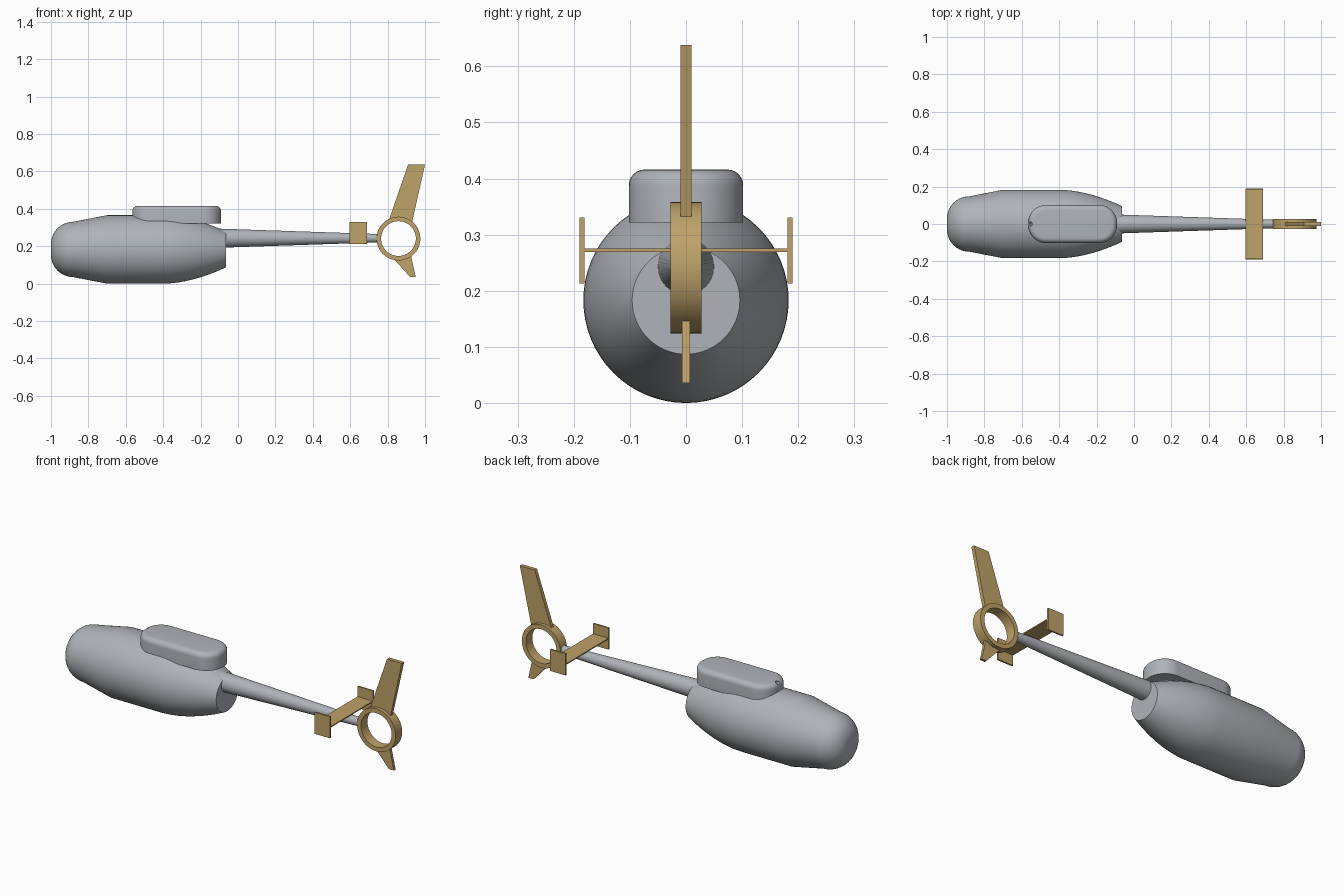
import bpy, bmesh, math
from mathutils import Matrix, Vector

cube = bpy.data.objects.get("Cube")
if cube:
    bpy.data.objects.remove(cube, do_unlink=True)


def material(name, rgb):
    m = bpy.data.materials.new(name)
    m.use_nodes = True
    m.diffuse_color = (*rgb, 1)
    m.node_tree.nodes["Principled BSDF"].inputs["Base Color"].default_value = (*rgb, 1)
    return m


GREY = material("light_grey", (0.43, 0.45, 0.48))
GOLD = material("tan_gold", (0.52, 0.36, 0.14))


def finish(name, bm, mat, smooth=False):
    bmesh.ops.recalc_face_normals(bm, faces=bm.faces)
    mesh = bpy.data.meshes.new(name)
    bm.to_mesh(mesh)
    bm.free()
    mesh.materials.append(mat)
    ob = bpy.data.objects.new(name, mesh)
    bpy.context.collection.objects.link(ob)
    if smooth:
        bpy.ops.object.select_all(action='DESELECT')
        ob.select_set(True)
        bpy.context.view_layer.objects.active = ob
        bpy.ops.object.shade_smooth_by_angle(angle=math.radians(35))
    return ob


def lathe(name, profile, centre, axis, mat, closed=False, steps=64):
    """Revolve (along, radius) points about the x or y axis through centre."""
    bm = bmesh.new()
    rings = []
    for along, r in profile:
        ring = []
        for i in range(steps):
            a = 2 * math.pi * i / steps
            c, s = r * math.cos(a), r * math.sin(a)
            p = (along, c, s) if axis == 'X' else (c, along, s)
            ring.append(bm.verts.new(Vector(p) + Vector(centre)))
        rings.append(ring)
    pairs = list(zip(rings, rings[1:]))
    if closed:
        pairs.append((rings[-1], rings[0]))
    else:
        bm.faces.new(rings[0])
        bm.faces.new(rings[-1])
    for a, b in pairs:
        for i in range(steps):
            j = (i + 1) % steps
            bm.faces.new((a[i], a[j], b[j], b[i]))
    return finish(name, bm, mat, True)


def plate(name, outline, half, mat):
    """Upright plate: (x, z) outline with thickness along y."""
    bm = bmesh.new()
    face = bm.faces.new([bm.verts.new((x, -half, z)) for x, z in outline])
    out = bmesh.ops.extrude_face_region(bm, geom=[face])["geom"]
    bmesh.ops.translate(bm, vec=(0, 2 * half, 0),
                        verts=[v for v in out if isinstance(v, bmesh.types.BMVert)])
    return finish(name, bm, mat)


def box(name, lo, hi, mat):
    bm = bmesh.new()
    lo, hi = Vector(lo), Vector(hi)
    bmesh.ops.create_cube(bm, size=1, matrix=Matrix.Translation((lo + hi) / 2)
                          @ Matrix.Diagonal((*(hi - lo), 1)))
    return finish(name, bm, mat)


# Fuselage: rounded nose, cone, barrel and curved taper to a flat rear
R = 0.183
nose = [(-0.88 - 0.12 * math.cos(t), 0.03 + 0.118 * math.sin(t))
        for t in (math.pi / 2 * i / 10 for i in range(11))]
tail = [(-0.4 + 0.335 * i / 12, R - 0.087 * (i / 12) ** 1.8) for i in range(13)]
lathe("fuselage", nose + [(-0.70, R)] + tail, (0, 0, R), 'X', GREY)

# Tail boom
lathe("tail_boom", [(-0.13, 0.052), (0.76, 0.022)], (0, 0, 0.243), 'X', GREY, steps=40)

# Engine housing: rounded box with a soft top edge
bm = bmesh.new()
outline = []
for sx, sy, start in ((1, 1, 0), (-1, 1, 90), (-1, -1, 180), (1, -1, 270)):
    for i in range(11):
        a = math.radians(start + 9 * i)
        outline.append((-0.328 + sx * 0.142 + 0.095 * math.cos(a),
                        sy * 0.007 + 0.095 * math.sin(a)))
base = bm.faces.new([bm.verts.new((x, y, 0.322)) for x, y in outline])
out = bmesh.ops.extrude_face_region(bm, geom=[base])["geom"]
top = [v for v in out if isinstance(v, bmesh.types.BMVert)]
bmesh.ops.translate(bm, vec=(0, 0, 0.094), verts=top)
rim = [e for e in bm.edges if all(v in top for v in e.verts)]
bmesh.ops.bevel(bm, geom=rim, offset=0.028, segments=6, profile=0.5, affect='EDGES')
housing = finish("engine_housing", bm, GREY, True)

# Small round port in the front of the housing
bm = bmesh.new()
bmesh.ops.create_cone(bm, cap_ends=True, segments=24, radius1=0.012, radius2=0.012, depth=0.05,
                      matrix=Matrix.Translation((-0.55, 0, 0.405))
                      @ Matrix.Rotation(math.radians(-45), 4, 'Y'))
cutter = finish("port_cutter", bm, GREY)
cutter.hide_render = True
cutter.hide_viewport = True
cut = housing.modifiers.new("port", 'BOOLEAN')
cut.operation = 'DIFFERENCE'
cut.object = cutter

# Tail rotor ring with upper and lower fins
lathe("tail_ring", [(-0.028, 0.093), (-0.028, 0.117), (0.028, 0.117), (0.028, 0.093)],
      (0.858, 0, 0.241), 'Y', GOLD, closed=True)
plate("upper_fin", [(0.805, 0.335), (0.865, 0.337), (0.93, 0.325), (1.0, 0.638), (0.91, 0.638)],
      0.01, GOLD)
plate("lower_fin", [(0.83, 0.135), (0.92, 0.036), (0.95, 0.036), (0.925, 0.15), (0.87, 0.14)],
      0.0075, GOLD)

# Stabiliser with end plates
box("stabiliser", (0.597, -0.185, 0.269), (0.69, 0.185, 0.275), GOLD)
for side, name in ((1, "left_end_plate"), (-1, "right_end_plate")):
    ys = sorted((side * 0.181, side * 0.19))
    box(name, (0.597, ys[0], 0.213), (0.69, ys[1], 0.331), GOLD)
